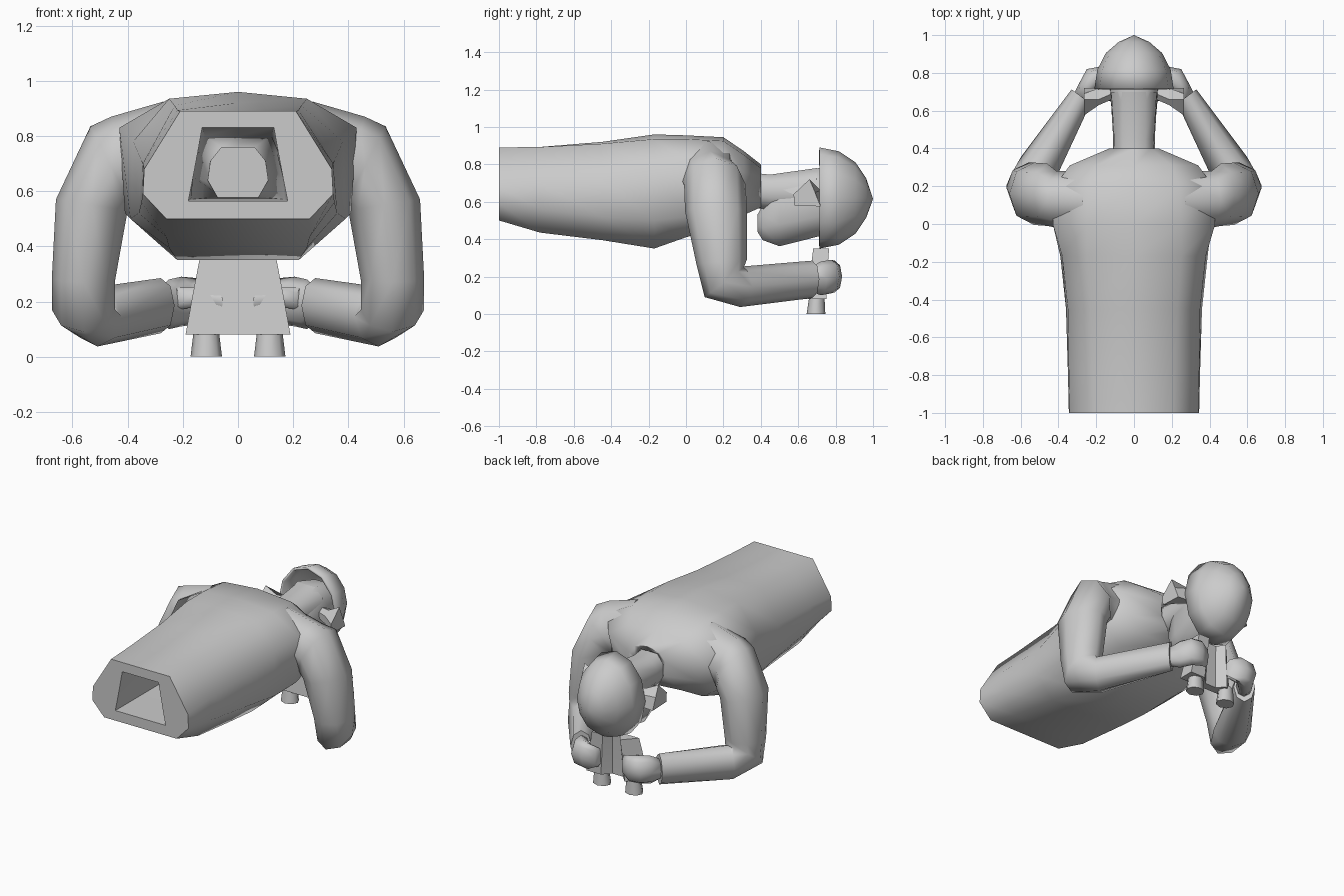
import bpy, bmesh, math
from mathutils import Vector

grey = bpy.data.materials.new("plain grey")
grey.diffuse_color = (0.6, 0.6, 0.6, 1)


def finish(name, bm, angle=40):
    bmesh.ops.recalc_face_normals(bm, faces=bm.faces)
    me = bpy.data.meshes.new(name)
    bm.to_mesh(me)
    bm.free()
    me.materials.append(grey)
    ob = bpy.data.objects.new(name, me)
    bpy.context.collection.objects.link(ob)
    bpy.ops.object.select_all(action='DESELECT')
    ob.select_set(True)
    bpy.context.view_layer.objects.active = ob
    bpy.ops.object.shade_smooth_by_angle(angle=math.radians(angle))
    return ob


def loft(name, rings, caps=True, cyclic=False, angle=70):
    """Skin a list of equal-length point rings."""
    bm = bmesh.new()
    vs = [[bm.verts.new(p) for p in r] for r in rings]
    n = len(vs[0])
    pairs = list(zip(vs, vs[1:])) + ([(vs[-1], vs[0])] if cyclic else [])
    for a, b in pairs:
        for i in range(n):
            j = (i + 1) % n
            bm.faces.new((a[i], a[j], b[j], b[i]))
    if caps:
        bm.faces.new(vs[0])
        bm.faces.new(vs[-1])
    return finish(name, bm, angle)


def section(y, top, bot, tw, w1, zh, w2, zl, bw, crown=0.0):
    """Symmetric ten-point cross-section at depth y."""
    half = [(tw, top), (w1, zh), (w2, zl), (bw, bot)]
    pts = [(0, top + crown)] + half + [(0, bot)] + [(-x, z) for x, z in half[::-1]]
    return [(x, y, z) for x, z in pts]


def oval(c, u, v, n=8):
    c, u, v = Vector(c), Vector(u), Vector(v)
    return [c + u * math.cos(2 * math.pi * i / n) + v * math.sin(2 * math.pi * i / n)
            for i in range(n)]


def flip(rings, s):
    return [[(s * p[0], p[1], p[2]) for p in r] for r in rings]


# torso: hollow shell, inner tunnel first, then the outer skin
loft("torso", [
    section(0.38, 0.76, 0.58, 0.06, 0.10, 0.70, 0.10, 0.63, 0.06),
    section(0.15, 0.80, 0.57, 0.12, 0.14, 0.74, 0.16, 0.65, 0.17),
    section(-1.0, 0.83, 0.565, 0.13, 0.146, 0.74, 0.163, 0.65, 0.18),
    section(-1.0, 0.89, 0.50, 0.21, 0.34, 0.68, 0.345, 0.59, 0.26),
    section(-0.78, 0.893, 0.435, 0.22, 0.345, 0.70, 0.35, 0.56, 0.26),
    section(-0.45, 0.91, 0.395, 0.23, 0.35, 0.71, 0.36, 0.52, 0.25, 0.01),
    section(-0.17, 0.935, 0.35, 0.25, 0.38, 0.78, 0.39, 0.50, 0.22, 0.025),
    section(0.0, 0.935, 0.41, 0.25, 0.43, 0.83, 0.41, 0.52, 0.28, 0.02),
    section(0.20, 0.925, 0.47, 0.24, 0.42, 0.83, 0.40, 0.56, 0.26, 0.02),
    section(0.31, 0.85, 0.53, 0.20, 0.34, 0.76, 0.30, 0.62, 0.18, 0.02),
    section(0.40, 0.78, 0.57, 0.09, 0.13, 0.73, 0.12, 0.64, 0.08, 0.02),
], caps=False, cyclic=True)

# neck and the head, which faces the ground
loft("neck", [
    section(0.30, 0.76, 0.57, 0.06, 0.10, 0.71, 0.11, 0.64, 0.07),
    section(0.45, 0.745, 0.56, 0.06, 0.105, 0.70, 0.11, 0.62, 0.07),
    section(0.70, 0.78, 0.55, 0.06, 0.12, 0.72, 0.125, 0.62, 0.08),
])
loft("head", [
    section(0.382, 0.53, 0.44, 0.03, 0.05, 0.51, 0.05, 0.47, 0.03),
    section(0.41, 0.585, 0.395, 0.05, 0.08, 0.53, 0.075, 0.46, 0.04),
    section(0.50, 0.73, 0.362, 0.06, 0.11, 0.66, 0.105, 0.48, 0.05),
    section(0.71, 0.78, 0.415, 0.07, 0.125, 0.70, 0.13, 0.52, 0.06),
    section(0.86, 0.74, 0.48, 0.05, 0.11, 0.68, 0.11, 0.55, 0.05),
])

# helmet: open half dome with a thin wall
bm = bmesh.new()
rings = []
for k in range(4):
    a = math.pi / 2 * k / 4
    c = math.cos(a)
    rings.append([bm.verts.new(p) for p in oval(
        (0, 0.715 + 0.27 * math.sin(a), 0.62), (0.21 * c, 0, 0), (0, 0, 0.27 * c), 12)])
pole = bm.verts.new((0, 1.0, 0.615))
for i in range(12):
    j = (i + 1) % 12
    for a, b in zip(rings, rings[1:]):
        bm.faces.new((a[i], a[j], b[j], b[i]))
    bm.faces.new((rings[-1][i], rings[-1][j], pole))
helmet = finish("helmet", bm, 70)
shell = helmet.modifiers.new("wall", 'SOLIDIFY')
shell.thickness = 0.015
shell.offset = -1

# binoculars, pointing at the ground, with a waist between the barrels
loft("binocular_body", [
    [(sx * w, y, z) for sx, y in ((-1, y0), (1, y0), (1, y1), (0.45, y1),
                                  (0.2, y1 - 0.05), (-0.2, y1 - 0.05), (-0.45, y1))]
    for w, y0, y1, z in ((0.19, 0.65, 0.75, 0.08), (0.165, 0.665, 0.755, 0.22),
                         (0.14, 0.68, 0.765, 0.35))], angle=30)

for s, side in ((1, "right"), (-1, "left")):
    loft("binocular_barrel_" + side, flip([
        oval((0.115, 0.695, 0.0), (0.057, 0, 0), (0, 0.05, 0)),
        oval((0.115, 0.70, 0.10), (0.045, 0, 0), (0, 0.04, 0))], s))

    # bent arm: shoulder, elbow, cuff
    loft("arm_" + side, flip([
        oval((0.27, 0.12, 0.73), (0, 0.16, 0), (0, 0, 0.195)),
        oval((0.41, 0.13, 0.71), (0, 0.15, 0), (0.05, 0, 0.16)),
        oval((0.46, 0.155, 0.69), (0, 0.165, 0), (0.075, 0, 0.145)),
        oval((0.53, 0.16, 0.55), (0, 0.165, 0), (0.13, 0, 0.02)),
        oval((0.56, 0.19, 0.28), (0, 0.135, 0.01), (0.115, 0, 0)),
        oval((0.56, 0.205, 0.17), (0, 0.105, 0.08), (0.115, 0, 0)),
        oval((0.51, 0.29, 0.145), (0, 0, 0.108), (0.088, 0.066, 0)),
        oval((0.28, 0.675, 0.185), (0, 0, 0.1), (0.05, 0.038, 0)),
    ], s))

    # fist gripping the binoculars
    loft("hand_" + side, flip([
        oval((0.285, 0.66, 0.185), (0, 0, 0.06), (0.035, 0.028, 0)),
        oval((0.25, 0.72, 0.19), (0, 0, 0.09), (0.035, 0.035, 0)),
        oval((0.205, 0.775, 0.20), (0, 0, 0.09), (0.045, 0.045, 0)),
        oval((0.15, 0.795, 0.20), (0, 0, 0.085), (0.02, 0.04, 0)),
        oval((0.09, 0.77, 0.20), (0, 0, 0.06), (0.01, 0.03, 0)),
    ], s))
    # thumb curling under the body, only its tip showing in front
    loft("thumb_" + side, flip([
        oval((0.225, 0.70, 0.21), (0, 0, 0.04), (0.015, 0.03, 0), 6),
        oval((0.15, 0.70, 0.215), (0, 0, 0.035), (0.0, 0.03, 0), 6),
        oval((0.07, 0.675, 0.20), (0, 0, 0.03), (0.015, 0.02, 0), 6),
    ], s))

    # pointed ear flaring out under the helmet rim
    loft("ear_" + side, flip([
        [(0.115, y, z) for y, z in ((0.69, 0.67), (0.66, 0.65), (0.66, 0.61), (0.71, 0.60), (0.71, 0.66))],
        [(0.185, y, z) for y, z in ((0.66, 0.68), (0.63, 0.65), (0.63, 0.60), (0.72, 0.58), (0.72, 0.66))],
        [(0.265, y, z) for y, z in ((0.66, 0.72), (0.575, 0.64), (0.58, 0.58), (0.72, 0.575), (0.69, 0.65))],
    ], s), angle=20)
